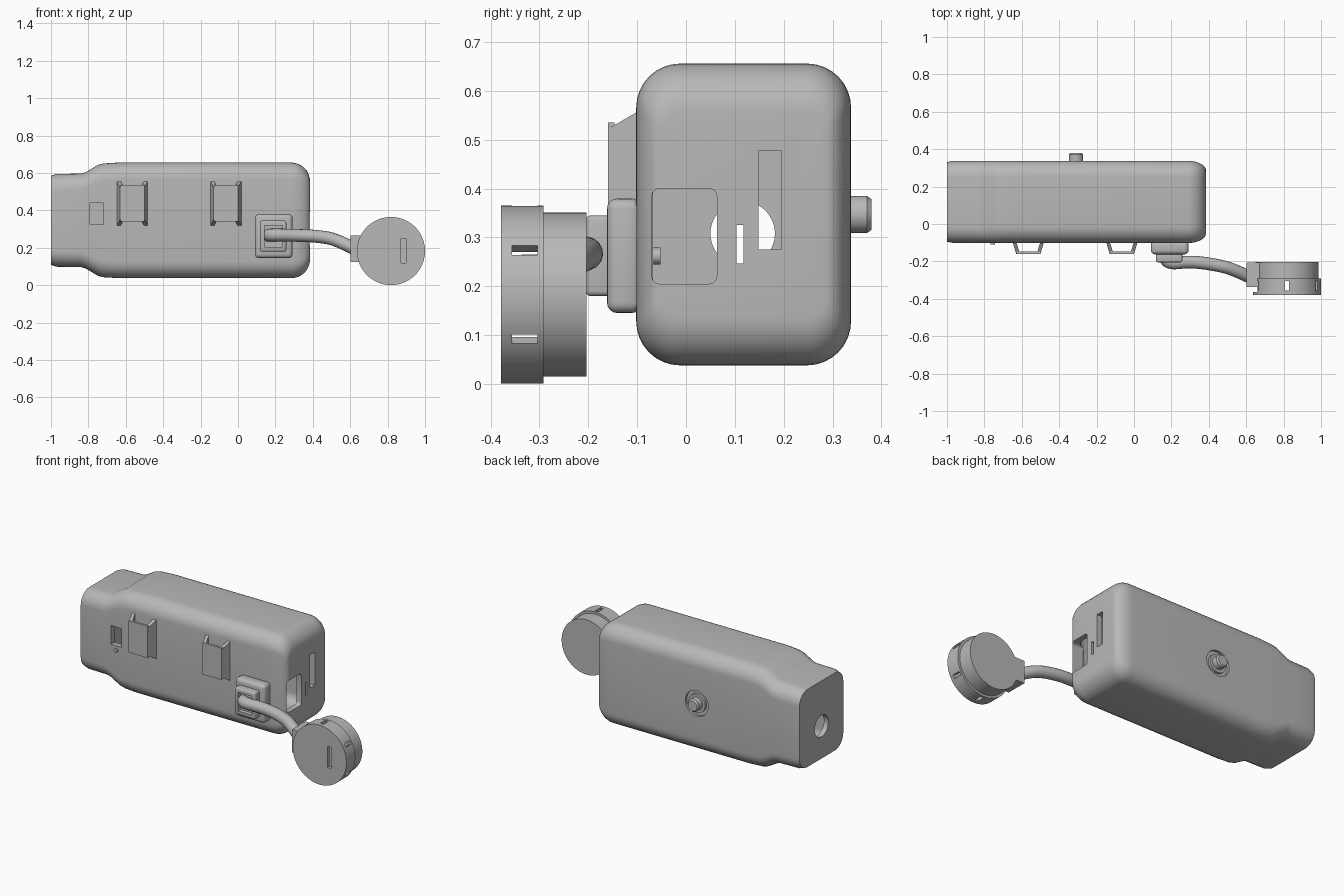
import bpy, bmesh
from math import sin, cos, pi, radians
from mathutils import Matrix, Vector

if "Cube" in bpy.data.objects:
    bpy.data.objects.remove(bpy.data.objects["Cube"], do_unlink=True)

grey = bpy.data.materials.new("plastic_grey")
grey.use_nodes = True
grey.diffuse_color = (0.48, 0.48, 0.48, 1)
grey.node_tree.nodes["Principled BSDF"].inputs["Base Color"].default_value = (0.48, 0.48, 0.48, 1)


def activate(ob):
    bpy.ops.object.select_all(action='DESELECT')
    ob.select_set(True)
    bpy.context.view_layer.objects.active = ob


def finish(name, bm):
    bmesh.ops.recalc_face_normals(bm, faces=bm.faces)
    me = bpy.data.meshes.new(name)
    bm.to_mesh(me)
    bm.free()
    me.materials.append(grey)
    ob = bpy.data.objects.new(name, me)
    bpy.context.collection.objects.link(ob)
    return ob


def smooth(ob):
    activate(ob)
    bpy.ops.object.shade_smooth_by_angle(angle=radians(30))
    return ob


def box(name, lo, hi, bevel=0, segments=4, axis=None):
    """Box between two corners; bevels all edges or only those along one axis."""
    lo, hi = Vector(lo), Vector(hi)
    bm = bmesh.new()
    bmesh.ops.create_cube(bm, size=1)
    for v in bm.verts:
        v.co = Vector(lo[i] + (hi[i] - lo[i]) * (v.co[i] + 0.5) for i in range(3))
    if bevel:
        edges = [e for e in bm.edges if axis is None
                 or abs((e.verts[0].co - e.verts[1].co)[axis]) > 1e-5]
        bmesh.ops.bevel(bm, geom=edges, offset=bevel, segments=segments,
                        profile=0.5, affect='EDGES')
    return finish(name, bm)


def cylinder(name, center, r, length, axis='Y', r2=None, sides=64):
    bm = bmesh.new()
    rot = Matrix.Rotation(pi / 2, 4, 'X' if axis == 'Y' else 'Y')
    bmesh.ops.create_cone(bm, cap_ends=True, segments=sides, radius1=r,
                          radius2=r if r2 is None else r2, depth=length,
                          matrix=Matrix.Translation(center) @ rot)
    return finish(name, bm)


def prism(name, profile, x0, x1, lean=0):
    """Extrude a y-z profile along x, leaning it in x with depth."""
    bm = bmesh.new()
    rows = [[bm.verts.new((x + lean * (-0.1 - y), y, z)) for y, z in profile] for x in (x0, x1)]
    bm.faces.new(rows[0])
    bm.faces.new(rows[1])
    n = len(profile)
    for i in range(n):
        j = (i + 1) % n
        bm.faces.new((rows[0][i], rows[0][j], rows[1][j], rows[1][i]))
    return finish(name, bm)


def cut(ob, *cutters):
    for c in cutters:
        c.hide_render = True
        activate(ob)
        m = ob.modifiers.new("cut", 'BOOLEAN')
        m.operation, m.solver, m.object = 'DIFFERENCE', 'EXACT', c
        bpy.ops.object.modifier_apply(modifier=m.name)
        bpy.data.objects.remove(c, do_unlink=True)


CY, CZ = 0.118, 0.347


def loft(name, sections, inset=0):
    """Skin rounded-rectangle rings (x, half width, half height, radius)."""
    bm = bmesh.new()
    rings = []
    for x, hy, hz, r in sections:
        hy, hz, r = hy - inset, hz - inset, max(r - inset, 0.02)
        ring = []
        for k, (sy, sz) in enumerate(((1, 1), (-1, 1), (-1, -1), (1, -1))):
            for s in range(9):
                a = (k + s / 8) * pi / 2
                ring.append(bm.verts.new((x, CY + sy * (hy - r) + r * cos(a),
                                          CZ + sz * (hz - r) + r * sin(a))))
        rings.append(ring)
    for a, b in zip(rings, rings[1:]):
        for i in range(len(a)):
            j = (i + 1) % len(a)
            bm.faces.new((a[i], a[j], b[j], b[i]))
    bm.faces.new(rings[0])
    bm.faces.new(rings[-1])
    return finish(name, bm)


# Hollow housing: narrow neck at one end, rounded cap at the other
neck = [(-0.97, 0.219, 0.248, 0.085), (-0.84, 0.22, 0.25, 0.085), (-0.815, 0.22, 0.257, 0.085),
        (-0.75, 0.22, 0.296, 0.09), (-0.72, 0.22, 0.304, 0.09), (-0.64, 0.22, 0.309, 0.09)]


def cap(x, depth, steps=8):
    return [(x + depth * sin(t), 0.22 - 0.052 * (1 - cos(t)), 0.309 - 0.1 * (1 - cos(t)),
             0.09 - 0.05 * (1 - cos(t)))
            for t in (i / steps * pi / 2 for i in range(steps + 1))]


body = loft("housing", [(-1, 0.213, 0.238, 0.08)] + neck + cap(0.285, 0.1))
cut(body,
    loft("cavity", neck + cap(0.285, 0.067), 0.033),
    cylinder("end_hole", (-1, 0.116, 0.308), 0.066, 0.2, 'X'),
    box("port_opening", (0.3, -0.07, 0.205), (0.5, 0.063, 0.4), 0.015, 3, 0),
    box("long_slot", (0.3, 0.148, 0.275), (0.5, 0.195, 0.478)),
    box("short_slot", (0.3, 0.103, 0.247), (0.5, 0.118, 0.325)),
    box("front_window", (-0.79, -0.2, 0.325), (-0.72, -0.04, 0.44)),
    cylinder("button_recess", (-0.31, 0.338, 0.347), 0.078, 0.03))
smooth(body)

# Small indicator on the front
smooth(cylinder("indicator", (-0.755, -0.1, 0.298), 0.012, 0.02, sides=24))

# Back push button with its collar
smooth(cylinder("button_collar", (-0.31, 0.328, 0.347), 0.056, 0.02))
smooth(cylinder("button", (-0.31, 0.345, 0.347), 0.038, 0.052))
smooth(cylinder("button_tip", (-0.31, 0.3755, 0.347), 0.031, 0.009, r2=0.038))

# Two belt clips with leaning sides and a raised front plate
side = [(-0.095, 0.56), (-0.16, 0.522), (-0.16, 0.352), (-0.095, 0.315)]
for label, x in (("outer", -0.565), ("inner", -0.065)):
    prism(label + "_clip_right_side", side, x - 0.083, x - 0.063, 0.3)
    prism(label + "_clip_left_side", side, x + 0.063, x + 0.083, -0.3)
    box(label + "_clip_plate", (x - 0.064, -0.16, 0.34), (x + 0.064, -0.146, 0.535))

# Cable mount: rounded base, recessed socket and inner nub
smooth(box("cable_base", (0.09, -0.162, 0.145), (0.292, -0.09, 0.38), 0.022))
socket = box("cable_socket", (0.118, -0.205, 0.18), (0.258, -0.15, 0.345), 0.01, 3)
cut(socket, box("socket_pocket", (0.143, -0.25, 0.205), (0.237, -0.18, 0.32)))
smooth(socket)
smooth(cylinder("cable_nub", (0.19, -0.075, 0.262), 0.017, 0.046, sides=32))

# Bent cable
curve = bpy.data.curves.new("cable", 'CURVE')
curve.dimensions = '3D'
curve.bevel_depth, curve.bevel_resolution = 0.034, 6
curve.use_fill_caps = True
spline = curve.splines.new('NURBS')
path = [(0.165, -0.16, 0.265), (0.162, -0.215, 0.27), (0.3, -0.2, 0.267),
        (0.42, -0.215, 0.263), (0.53, -0.24, 0.245), (0.63, -0.29, 0.19)]
spline.points.add(len(path) - 1)
for p, co in zip(spline.points, path):
    p.co = (*co, 1)
spline.use_endpoint_u = True
spline.order_u = 3
spline.resolution_u = 10
curve.materials.append(grey)
cable = bpy.data.objects.new("cable", curve)
bpy.context.collection.objects.link(cable)
activate(cable)
bpy.ops.object.convert(target='MESH')
smooth(bpy.context.object)

# Round plug: slotted front shell, solid back drum and cable connector
px, pz = 0.818, 0.183
shell = cylinder("plug_shell", (px, -0.335, pz), 0.182, 0.087, sides=96)
cut(shell,
    cylinder("shell_cavity", (px, -0.315, pz), 0.155, 0.084),
    box("flat_side", (0.5, -0.364, -0.1), (0.66, -0.2, 0.5)),
    box("face_slot", (px + 0.053, -0.5, 0.12), (px + 0.081, -0.3, 0.25)))
for i in range(6):
    slot = box("shell_slot", (0.14, -0.356, -0.011), (0.25, -0.304, 0.011))
    slot.matrix_world = Matrix.Translation((px, 0, pz)) @ Matrix.Rotation(radians(30 + 60 * i), 4, 'Y')
    cut(shell, slot)
smooth(shell)
smooth(cylinder("plug_drum", (px, -0.249, pz), 0.168, 0.09, sides=96))
box("plug_connector", (0.602, -0.337, 0.125), (0.675, -0.206, 0.265))
